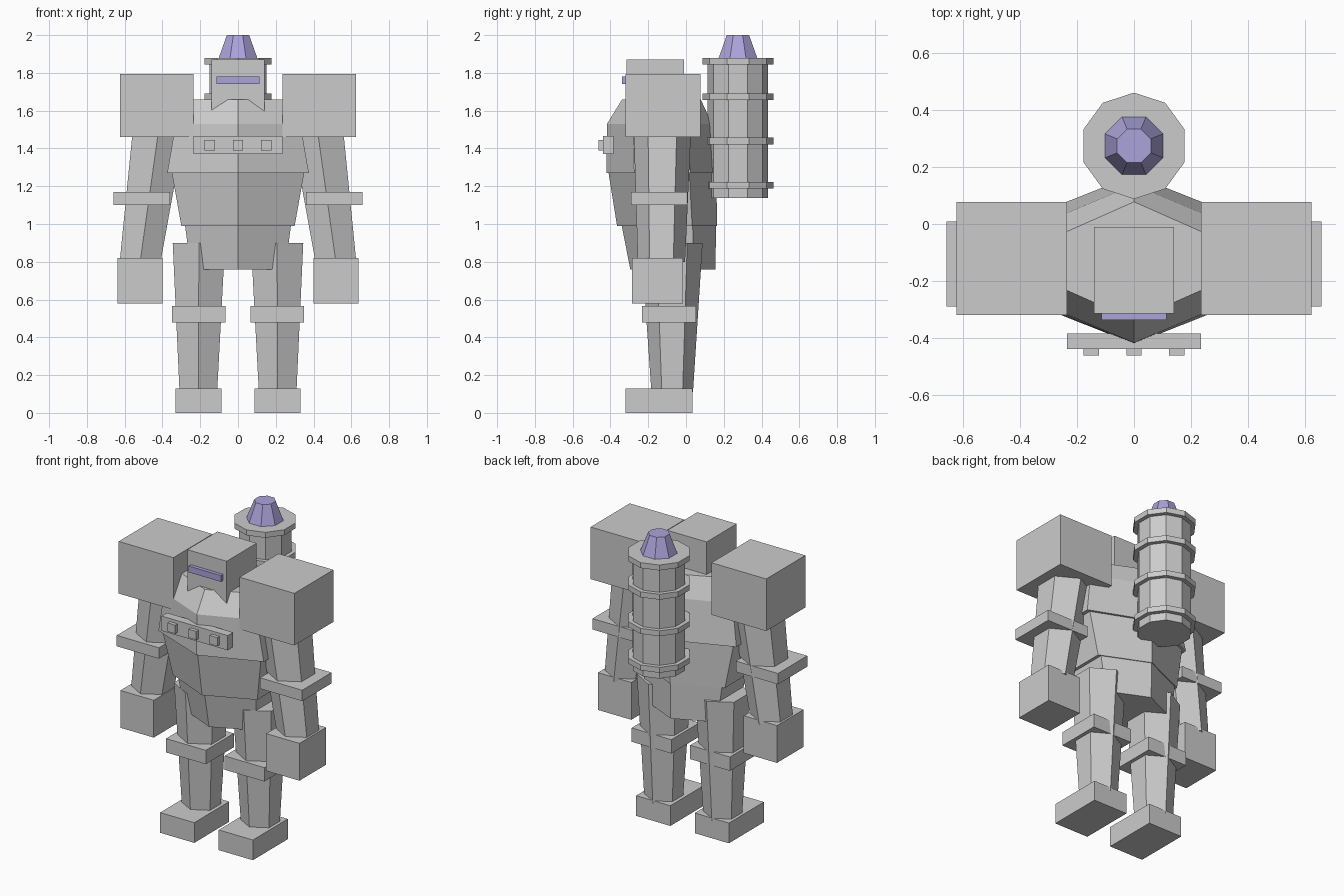
import bpy, bmesh, math

if "Cube" in bpy.data.objects:
    bpy.data.objects.remove(bpy.data.objects["Cube"])


def material(name, rgb):
    m = bpy.data.materials.new(name)
    m.diffuse_color = (*rgb, 1)
    m.use_nodes = True
    m.node_tree.nodes["Principled BSDF"].inputs["Base Color"].default_value = m.diffuse_color
    return m


GREY = material("pale_grey", (0.60, 0.60, 0.60))
VIOLET = material("soft_violet", (0.41, 0.37, 0.70))


def finish(name, bm, mat):
    bmesh.ops.recalc_face_normals(bm, faces=bm.faces)
    me = bpy.data.meshes.new(name)
    bm.to_mesh(me)
    bm.free()
    me.materials.append(mat)
    ob = bpy.data.objects.new(name, me)
    bpy.context.collection.objects.link(ob)
    return ob


def box(name, x, y, z, mat=GREY):
    """Box from (min, max) ranges on each axis."""
    bm = bmesh.new()
    bmesh.ops.create_cube(bm, size=1)
    for v in bm.verts:
        for i, (lo, hi) in enumerate((x, y, z)):
            v.co[i] = (lo + hi) / 2 + v.co[i] * (hi - lo)
    return finish(name, bm, mat)


def loft(name, sides, rings, mat=GREY, turn=0.0):
    """Prism through rings of (cx, cy, z, radius_x, radius_y)."""
    bm = bmesh.new()
    loops = []
    for cx, cy, z, rx, ry in rings:
        angles = [math.pi / 2 + turn + math.tau * k / sides for k in range(sides)]
        loops.append([bm.verts.new((cx + rx * math.cos(a), cy + ry * math.sin(a), z))
                      for a in angles])
    for a, b in zip(loops, loops[1:]):
        for k in range(sides):
            n = (k + 1) % sides
            bm.faces.new((a[k], a[n], b[n], b[k]))
    bm.faces.new(loops[0][::-1])
    bm.faces.new(loops[-1])
    return finish(name, bm, mat)


C = math.cos(math.pi / 6)  # hexagon half-width factor

# Torso: three stacked six-sided sections
loft("chest", 6, [(0, -0.125, 1.27, 0.375 / C, 0.297),
                  (0, -0.14, 1.53, 0.33 / C, 0.278),
                  (0, -0.13, 1.66, 0.235 / C, 0.208)])
loft("waist", 6, [(0, -0.10, 0.99, 0.30 / C, 0.265),
                  (0, -0.125, 1.27, 0.35 / C, 0.285)])
loft("pelvis", 6, [(0, -0.07, 0.76, 0.25 / C, 0.225),
                   (0, -0.09, 0.99, 0.28 / C, 0.25)])

# Head and visor
box("head", (-0.14, 0.14), (-0.315, -0.01), (1.58, 1.87))
box("visor", (-0.115, 0.115), (-0.338, -0.30), (1.74, 1.78), VIOLET)

# Chest plate with three buttons
box("chest_plate", (-0.235, 0.235), (-0.44, -0.385), (1.37, 1.465))
for i, x in enumerate((-0.15, 0, 0.15)):
    box(f"chest_button_{i + 1}", (x - 0.027, x + 0.027), (-0.463, -0.43), (1.39, 1.445))


# Limbs on both sides
for side, s in (("left", 1), ("right", -1)):
    def span(lo, hi):
        return tuple(sorted((s * lo, s * hi)))

    box(f"{side}_shoulder", span(0.235, 0.625), (-0.32, 0.077), (1.46, 1.795))
    loft(f"{side}_arm", 6, [(s * 0.518, -0.13, 0.80, 0.125, 0.125),
                            (s * 0.42, -0.125, 1.50, 0.158, 0.152)])
    box(f"{side}_elbow_band", span(0.36, 0.66), (-0.29, 0.008), (1.10, 1.17))
    box(f"{side}_hand", span(0.40, 0.637), (-0.285, -0.015), (0.58, 0.82))
    loft(f"{side}_leg", 6, [(s * 0.21, -0.073, 0.11, 0.115, 0.11),
                            (s * 0.207, -0.075, 0.90, 0.16, 0.163)])
    box(f"{side}_knee_band", span(0.067, 0.35), (-0.232, 0.053), (0.478, 0.567))
    box(f"{side}_foot", span(0.087, 0.33), (-0.32, 0.035), (0.0, 0.13))

# Back canister with flanges and a tapered cap
BY = 0.275
loft("canister", 10, [(0, BY, z, 0.16, 0.16) for z in (1.137, 1.86)])
for i, z in enumerate((1.187, 1.422, 1.657, 1.845)):
    loft(f"canister_flange_{i + 1}", 10,
         [(0, BY, h, 0.187, 0.187) for h in (z, z + 0.035)])
loft("canister_cap", 8, [(0, BY, 1.875, 0.112, 0.112),
                         (0, BY, 2.0, 0.064, 0.064)], VIOLET, math.pi / 8)
